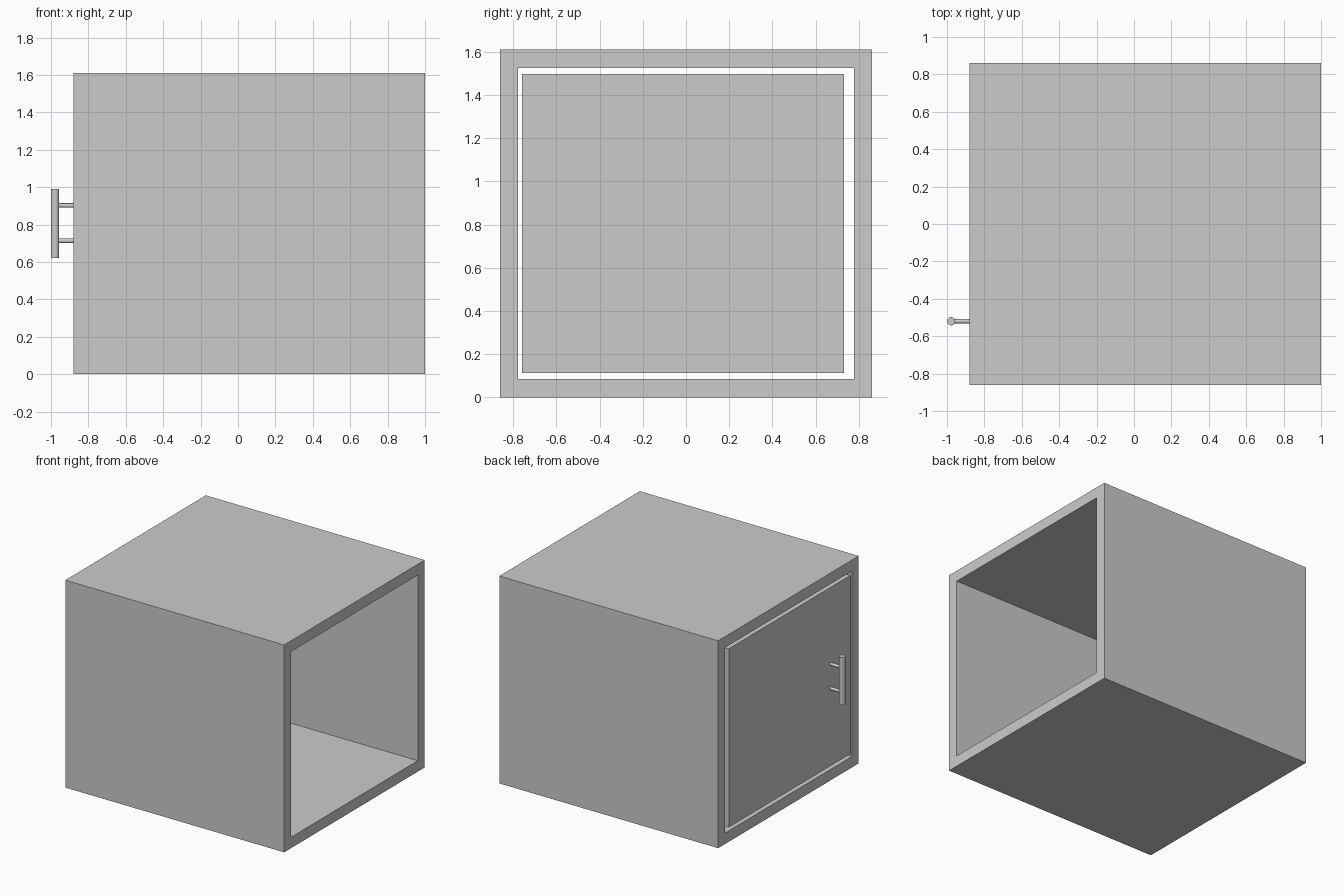
import bpy
import bmesh
from mathutils import Matrix, Vector

cube = bpy.data.objects.get("Cube")
if cube:
    bpy.data.objects.remove(cube, do_unlink=True)

grey = bpy.data.materials.new("plain grey")
grey.use_nodes = True
colour = (0.6, 0.6, 0.6, 1)
grey.diffuse_color = colour
grey.node_tree.nodes["Principled BSDF"].inputs["Base Color"].default_value = colour


def finish(name, bm):
    bmesh.ops.recalc_face_normals(bm, faces=bm.faces)
    mesh = bpy.data.meshes.new(name)
    bm.to_mesh(mesh)
    bm.free()
    mesh.materials.append(grey)
    obj = bpy.data.objects.new(name, mesh)
    bpy.context.collection.objects.link(obj)
    return obj


def box(name, low, high):
    low, high = Vector(low), Vector(high)
    bm = bmesh.new()
    bmesh.ops.create_cube(bm, size=1, matrix=Matrix.Translation((low + high) / 2)
                          @ Matrix.Diagonal((*(high - low), 1)))
    return finish(name, bm)


def rod(name, start, end, radius):
    start, end = Vector(start), Vector(end)
    axis = end - start
    turn = axis.to_track_quat("Z", "Y").to_matrix().to_4x4()
    bm = bmesh.new()
    bmesh.ops.create_cone(bm, cap_ends=True, segments=32, radius1=radius, radius2=radius,
                          depth=axis.length, matrix=Matrix.Translation((start + end) / 2) @ turn)
    obj = finish(name, bm)
    bpy.ops.object.select_all(action="DESELECT")
    obj.select_set(True)
    bpy.context.view_layer.objects.active = obj
    bpy.ops.object.shade_smooth_by_angle()


# Cabinet shell: a rectangular frame swept along x, open at both ends
front, back = -0.88, 1.0
bm = bmesh.new()
rings = []
for x in (front, back):
    for half, bottom, top in ((0.862, 0, 1.61), (0.777, 0.085, 1.525)):
        corners = ((-half, bottom), (half, bottom), (half, top), (-half, top))
        rings.append([bm.verts.new((x, y, z)) for y, z in corners])
outer_a, inner_a, outer_b, inner_b = rings
for one, two in ((outer_a, inner_a), (outer_b, inner_b), (outer_a, outer_b), (inner_a, inner_b)):
    for i in range(4):
        j = (i + 1) % 4
        bm.faces.new((one[i], one[j], two[j], two[i]))
finish("cabinet_shell", bm)

# Door panel, set in the opening with a gap all round
box("door", (front, -0.76, 0.112), (front + 0.08, 0.732, 1.498))

# Pull handle: upright bar on two stems
bar_x, bar_y = -0.978, -0.52
rod("handle_bar", (bar_x, bar_y, 0.62), (bar_x, bar_y, 0.99), 0.022)
for name, z in (("lower_handle_stem", 0.713), ("upper_handle_stem", 0.902)):
    rod(name, (front, bar_y, z), (bar_x, bar_y, z), 0.012)
